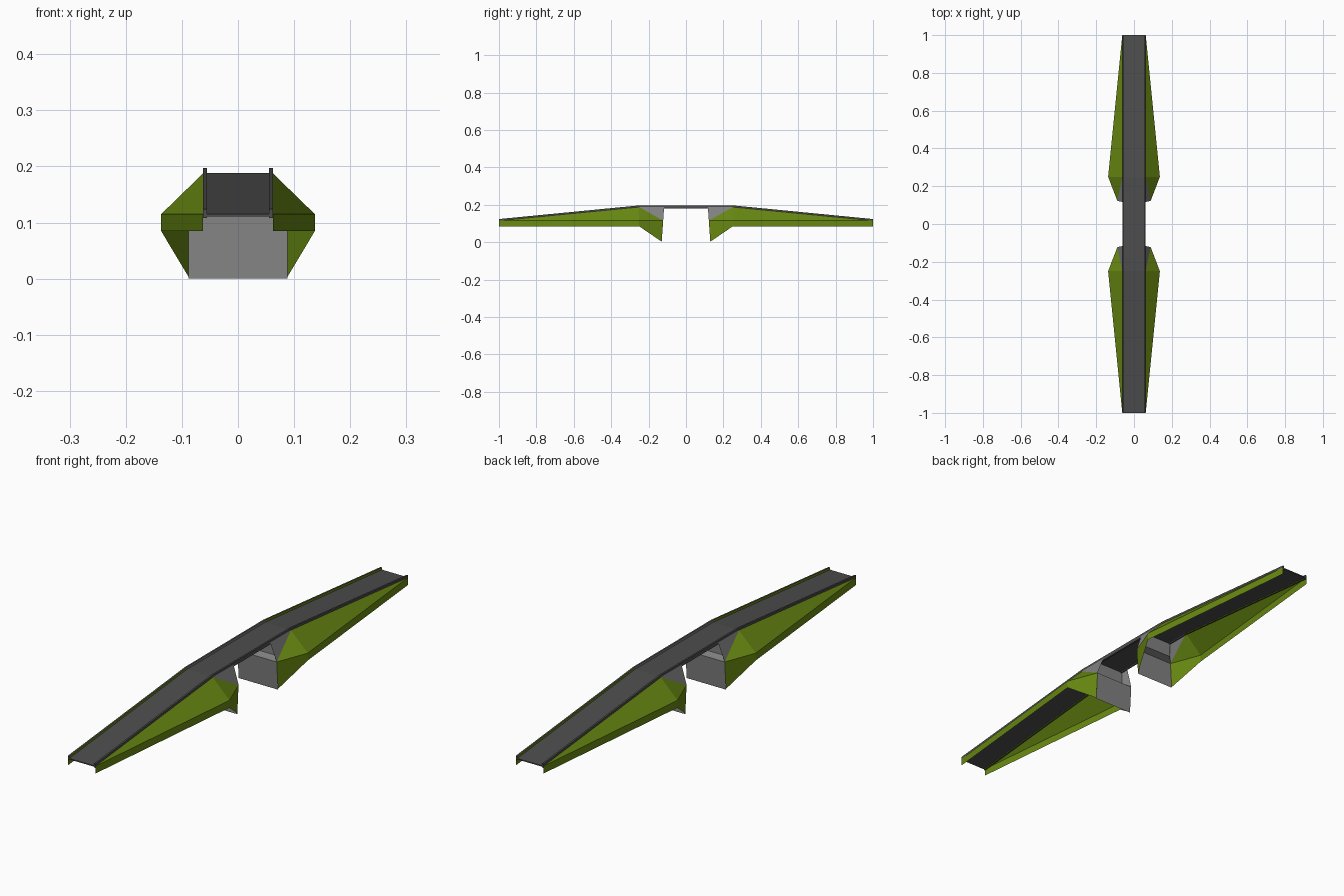
import bpy, bmesh

if "Cube" in bpy.data.objects:
    bpy.data.objects.remove(bpy.data.objects["Cube"])

def mat(name, c):
    m = bpy.data.materials.new(name)
    m.diffuse_color = (*c, 1)
    m.use_nodes = True
    m.node_tree.nodes["Principled BSDF"].inputs["Base Color"].default_value = m.diffuse_color
    return m

ASPHALT = mat("asphalt", (0.075, 0.075, 0.075))
CONCRETE = mat("concrete", (0.22, 0.22, 0.22))
GRASS = mat("grass", (0.14, 0.25, 0.006))

def build(name, faces, mats, mirror, rule=None):
    """Object from point-loop faces, each mirrored over the chosen axes."""
    bm = bmesh.new()
    for f in faces:
        bm.faces.new([bm.verts.new(p) for p in f])
    bmesh.ops.remove_doubles(bm, verts=bm.verts, dist=1e-5)
    bm.normal_update()
    if rule:
        for f in bm.faces:
            f.material_index = rule(f)
    me = bpy.data.meshes.new(name)
    bm.to_mesh(me)
    bm.free()
    for m in mats:
        me.materials.append(m)
    ob = bpy.data.objects.new(name, me)
    bpy.context.collection.objects.link(ob)
    mod = ob.modifiers.new("mirror", 'MIRROR')
    mod.use_axis = (mirror[0], mirror[1], False)
    return ob

W = 0.062                                   # half width of the bridge
PATH = [(0, 0.188), (0.25, 0.188), (1.0, 0.115)]   # road line (y, z)

def ribbon(x0, x1, lo, hi):
    """Closed bar following the road line between x0 and x1."""
    out = []
    for (y0, z0), (y1, z1) in zip(PATH, PATH[1:]):
        for (xa, za), (xb, zb) in zip([(x0, lo), (x1, lo), (x1, hi), (x0, hi)],
                                      [(x1, lo), (x1, hi), (x0, hi), (x0, lo)]):
            out.append([(xa, y0, z0 + za), (xa, y1, z1 + za),
                        (xb, y1, z1 + zb), (xb, y0, z0 + zb)][::-1])
    y, z = PATH[-1]
    out.append([(x0, y, z + lo), (x0, y, z + hi), (x1, y, z + hi), (x1, y, z + lo)])
    return out

# road deck
build("road_deck", ribbon(-W + 0.004, W - 0.004, -0.004, 0), [ASPHALT], (False, True))

# parapets: outer side is concrete over the span, grass on the ramps
build("parapet", ribbon(W - 0.007, W, -0.007, 0.009), [ASPHALT, CONCRETE, GRASS], (True, True),
      lambda f: 0 if f.normal.x < 0.5 else (1 if f.calc_center_median().y < 0.25 else 2))

# embankment slopes: open shell on each side
end_t, end_b = (W, 1, 0.115), (W, 1, 0.085)
crest = (W, 0.25, 0.188)
sh_t, sh_b = (0.137, 0.25, 0.115), (0.137, 0.25, 0.085)
nose_t, nose_b = (0.088, 0.122, 0.115), (0.088, 0.13, 0.003)
build("embankment", [[end_t, crest, sh_t], [end_b, end_t, sh_t, sh_b],
                     [sh_t, crest, nose_t], [sh_b, sh_t, nose_t, nose_b]],
      [GRASS], (True, True))

# abutment: wing panel, front wall, bearing shelf and back wall
top = (W, 0.117, 0.188)
foot = (0.088, 0.13, 0)
sh_in, back = (W, 0.15, 0.125), (W, 0.15, 0.185)

def axis(p):
    return (0, p[1], p[2])

build("abutment", [[crest, top, nose_t],
                   [axis(foot), foot, nose_t, axis(nose_t)],
                   [axis(nose_t), nose_t, sh_in, axis(sh_in)],
                   [axis(sh_in), sh_in, back, axis(back)],
                   [nose_t, top, back, sh_in]],
      [CONCRETE], (True, True))
